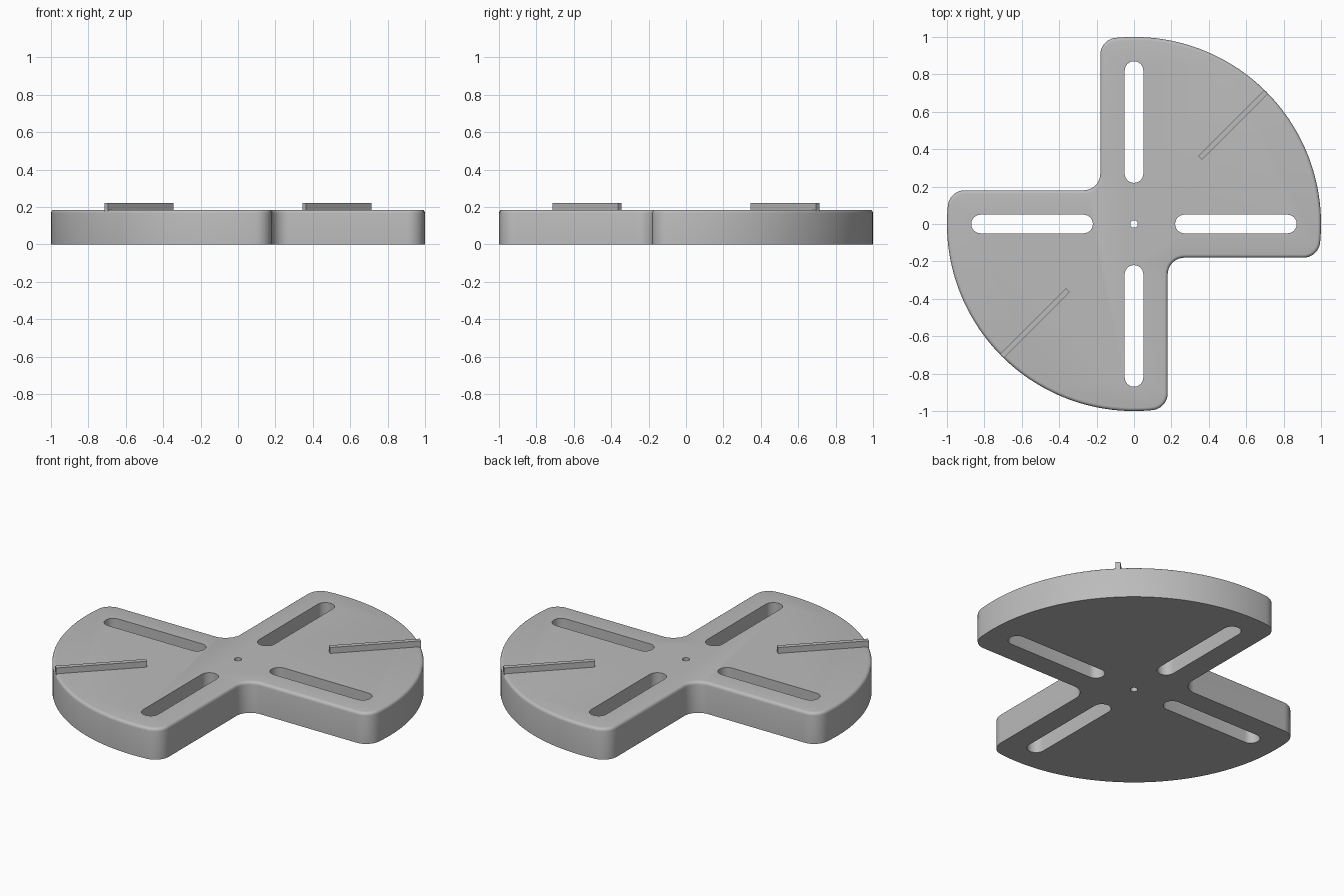
import bpy, bmesh
from math import radians, degrees, sin, cos, sqrt, atan2, pi
from mathutils import Matrix, Vector

if "Cube" in bpy.data.objects:
    bpy.data.objects.remove(bpy.data.objects["Cube"])

THICK, ARM, FILLET = 0.185, 0.18, 0.09

grey = bpy.data.materials.new("plain grey")
grey.use_nodes = True
colour = (0.5, 0.5, 0.5, 1)
grey.diffuse_color = colour
grey.node_tree.nodes["Principled BSDF"].inputs["Base Color"].default_value = colour


def arc(cx, cy, r, start, end, n):
    """Points along an arc, angles in degrees."""
    angles = [radians(start + (end - start) * i / n) for i in range(n + 1)]
    return [Vector((cx + r * cos(a), cy + r * sin(a))) for a in angles]


def prism(name, points, low, high, rim=0):
    """Extrude an outline, optionally rounding its top rim."""
    bm = bmesh.new()
    base = bm.faces.new([bm.verts.new((p.x, p.y, low)) for p in points])
    top = bmesh.ops.extrude_face_region(bm, geom=[base], use_keep_orig=True)["geom"]
    bmesh.ops.translate(bm, vec=(0, 0, high - low),
                        verts=[g for g in top if isinstance(g, bmesh.types.BMVert)])
    bmesh.ops.recalc_face_normals(bm, faces=bm.faces)
    if rim:
        edges = [e for e in bm.edges if all(v.co.z > high - 1e-5 for v in e.verts)]
        bmesh.ops.bevel(bm, geom=edges, offset=rim, segments=4, profile=0.5, affect='EDGES')
    mesh = bpy.data.meshes.new(name)
    bm.to_mesh(mesh)
    bm.free()
    mesh.materials.append(grey)
    obj = bpy.data.objects.new(name, mesh)
    bpy.context.collection.objects.link(obj)
    return obj


# Half outline: wide sector with rounded corners, then the inner notch fillet
mid = sqrt((1 - FILLET) ** 2 - (ARM - FILLET) ** 2)
lean = degrees(atan2(ARM - FILLET, mid))
half = arc(mid, FILLET - ARM, FILLET, -90, -lean, 10)
half += arc(0, 0, 1, -lean, 90 + lean, 48)[1:]
half += arc(FILLET - ARM, mid, FILLET, 90 + lean, 180, 10)[1:]
half += arc(-ARM - FILLET, ARM + FILLET, FILLET, 0, -90, 10)
plate = prism("plate", half + [-p for p in half], 0, THICK, rim=0.018)

# Four through slots and the centre hole
slot = arc(0.82, 0, 0.05, -90, 90, 12) + arc(0.27, 0, 0.05, 90, 270, 12)
cutters = []
for i in range(4):
    cutter = prism("slot_cutter", slot, -0.1, 0.4)
    cutter.data.transform(Matrix.Rotation(i * pi / 2, 4, 'Z'))
    cutters.append(cutter)
cutters.append(prism("hole_cutter", arc(0, 0, 0.02, 0, 345, 23), -0.1, 0.4))

bpy.context.view_layer.objects.active = plate
for cutter in cutters:
    cutter.hide_render = True
    mod = plate.modifiers.new("cut", 'BOOLEAN')
    mod.operation, mod.solver, mod.object = 'DIFFERENCE', 'EXACT', cutter
    bpy.ops.object.modifier_apply(modifier=mod.name)
    bpy.data.objects.remove(cutter)

bpy.ops.object.select_all(action='DESELECT')
plate.select_set(True)
bpy.ops.object.shade_smooth_by_angle(angle=radians(35))

# Raised diagonal ribs
rib = [Vector(p) for p in ((0.5, -0.014), (0.997, -0.014), (0.997, 0.014), (0.5, 0.014))]
for name, angle in (("back_left_rib", 45), ("front_right_rib", 225)):
    obj = prism(name, rib, 0.17, 0.22)
    obj.data.transform(Matrix.Rotation(radians(angle), 4, 'Z'))
